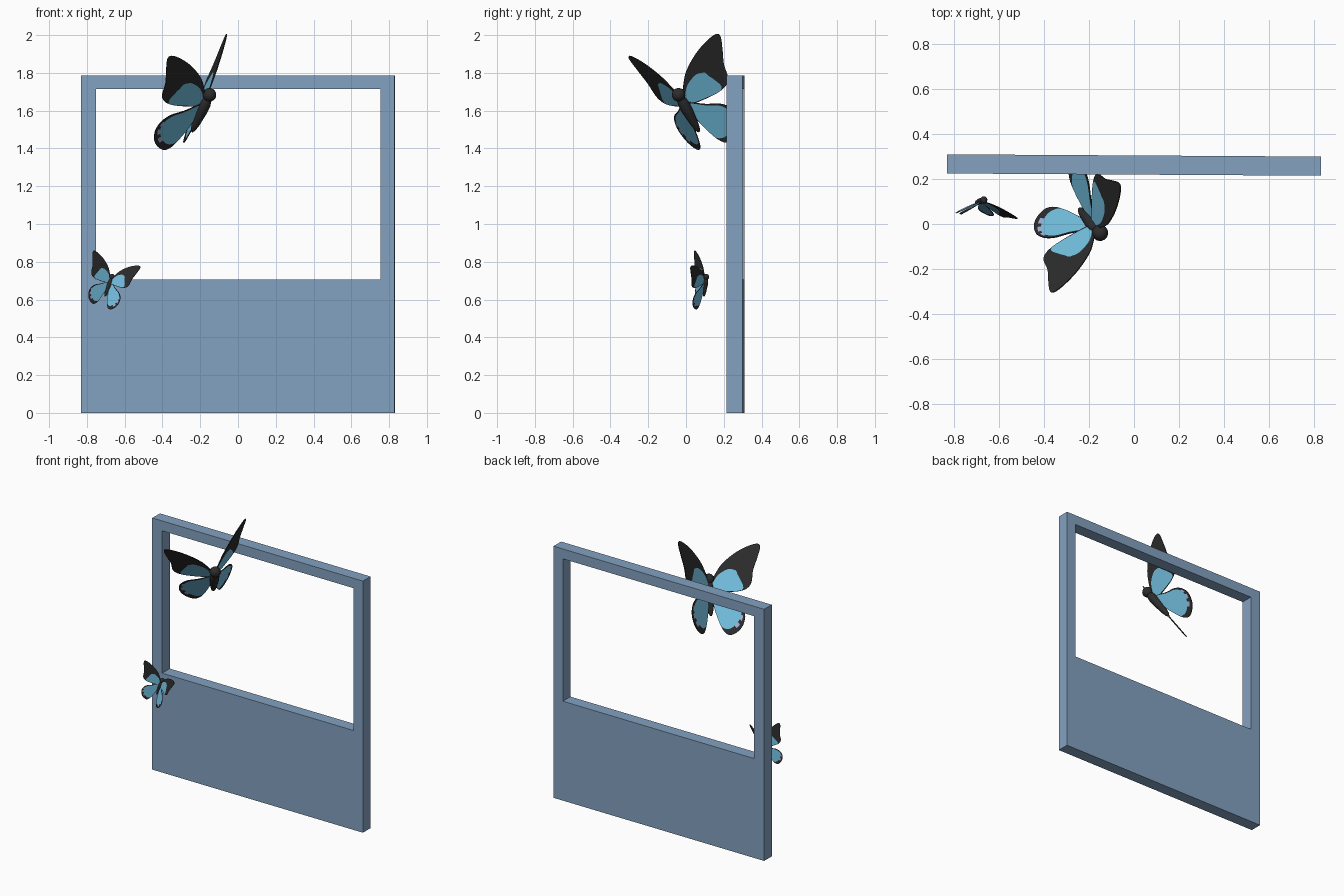
import bpy, bmesh, math
from mathutils import Vector, Matrix

if "Cube" in bpy.data.objects:
    bpy.data.objects.remove(bpy.data.objects["Cube"])


def material(name, rgb):
    m = bpy.data.materials.new(name)
    m.use_nodes = True
    m.diffuse_color = (*rgb, 1)
    bsdf = m.node_tree.nodes["Principled BSDF"]
    bsdf.inputs["Base Color"].default_value = (*rgb, 1)
    bsdf.inputs["Roughness"].default_value = 0.8
    return m


slate = material("slate blue", (0.23, 0.36, 0.53))
black = material("soft black", (0.025, 0.025, 0.025))
blue = material("wing blue", (0.17, 0.52, 0.74))
lilac = material("pale lilac", (0.36, 0.42, 0.68))


def finish(name, bm, mats, matrix, smooth=False):
    bmesh.ops.recalc_face_normals(bm, faces=bm.faces)
    for f in bm.faces:
        f.smooth = smooth
    mesh = bpy.data.meshes.new(name)
    bm.to_mesh(mesh)
    bm.free()
    ob = bpy.data.objects.new(name, mesh)
    for m in mats:
        mesh.materials.append(m)
    bpy.context.collection.objects.link(ob)
    ob.matrix_world = matrix
    return ob


# Window frame: a rectangle with an opening, extruded in depth
def build_frame():
    bm = bmesh.new()
    depth = 0.085

    def ring(x0, x1, z0, z1):
        return [bm.verts.new((x, -depth / 2, z))
                for x, z in ((x0, z0), (x1, z0), (x1, z1), (x0, z1))]

    outer = ring(-0.83, 0.83, 0, 1.785)
    inner = ring(-0.752, 0.756, 0.705, 1.715)
    for i in range(4):
        j = (i + 1) % 4
        bm.faces.new((outer[i], outer[j], inner[j], inner[i]))
    ext = bmesh.ops.extrude_face_region(bm, geom=bm.faces[:])
    moved = [v for v in ext["geom"] if isinstance(v, bmesh.types.BMVert)]
    bmesh.ops.translate(bm, verts=moved, vec=(0, depth, 0))
    turn = Matrix.Translation((0, 0.262, 0)) @ Matrix.Rotation(-0.006, 4, "Z")
    finish("window_frame", bm, [slate], turn)


# Wing profiles in wing plane: outward, forward; outline and blue patch
FORE = ([(0, .02), (.04, .09), (.096, .16), (.196, .228), (.3, .265), (.34, .25),
         (.315, .17), (.285, .095), (.262, 0), (.18, -.035), (0, -.02)],
        [(.01, .015), (.04, .06), (.07, .09), (.125, .114), (.16, .108), (.176, .098),
         (.186, .07), (.196, .05), (.216, -.015), (.17, -.033), (.01, -.015)])
HIND = ([(0, 0), (.1, -.06), (.165, -.095), (.203, -.14), (.217, -.2), (.195, -.265),
         (.15, -.305), (.1, -.312), (.06, -.26), (.02, -.13)],
        [(.01, -.01), (.095, -.065), (.157, -.102), (.188, -.145), (.192, -.19), (.168, -.235),
         (.13, -.268), (.092, -.275), (.055, -.245), (.022, -.125)])
STEPS = 5
DIHEDRAL = math.radians(31)


def smooth_loop(points):
    """Closed Catmull-Rom curve through the points."""
    p = [Vector(q) for q in points]
    n, out = len(p), []
    for i in range(n):
        a, b, c, d = (p[(i + k) % n] for k in (-1, 0, 1, 2))
        for s in range(STEPS):
            t = s / STEPS
            out.append(b + (c - a) * t / 2 + (a - b * 2.5 + c * 2 - d / 2) * t ** 2
                       + ((b - c) * 1.5 + (d - a) / 2) * t ** 3)
    return out


def build_wing(name, profile, side, lift, spotted, matrix):
    bm = bmesh.new()
    edge, patch = (smooth_loop(loop) for loop in profile)
    middle = [e.lerp(q, 0.5) for e, q in zip(edge, patch)]

    def place(q):
        return bm.verts.new((side * (q.x * math.cos(DIHEDRAL) - lift * math.sin(DIHEDRAL)), q.y,
                             q.x * math.sin(DIHEDRAL) + lift * math.cos(DIHEDRAL)))

    loops = [[place(q) for q in loop] for loop in (patch, middle, edge)]
    bm.faces.new(loops[0]).material_index = 1
    n = len(edge)
    for k in range(2):
        for i in range(n):
            j = (i + 1) % n
            f = bm.faces.new((loops[k][i], loops[k][j], loops[k + 1][j], loops[k + 1][i]))
            # pale spots along the outer margin of the hind wings
            on_margin = 3 * STEPS <= i < 6 * STEPS
            if spotted and k == 0 and on_margin and i % STEPS < 3:
                f.material_index = 2
    ob = finish(name, bm, [black, blue, lilac], matrix)
    solid = ob.modifiers.new("thickness", "SOLIDIFY")
    solid.thickness = 0.005
    solid.offset = 0


# Body: a spindle turned about the forward axis
def build_body(name, matrix):
    bm = bmesh.new()
    profile = [(.055, .012), (.03, .024), (0, .03), (-.04, .03), (-.08, .026),
               (-.13, .021), (-.165, .014), (-.182, .005)]
    sides = 16
    rings = [[bm.verts.new((r * math.cos(a), y, r * math.sin(a) - .008))
              for a in (2 * math.pi * i / sides for i in range(sides))] for y, r in profile]
    for a, b in zip(rings, rings[1:]):
        for i in range(sides):
            j = (i + 1) % sides
            bm.faces.new((a[i], a[j], b[j], b[i]))
    bm.faces.new(rings[0])
    bm.faces.new(rings[-1])
    finish(name, bm, [black], matrix, True)


def build_butterfly(prefix, root, side, forward, scale):
    s = Vector(side).normalized()
    f = Vector(forward)
    f = (f - s * f.dot(s)).normalized()
    n = f.cross(s)
    # columns: sideways, forward, up from the back
    matrix = Matrix.Translation(root) @ Matrix((s, f, n)).transposed().to_4x4() @ Matrix.Scale(scale, 4)
    for label, sign in (("left", 1), ("right", -1)):
        build_wing(f"{prefix}_{label}_forewing", FORE, sign, 0, False, matrix)
        build_wing(f"{prefix}_{label}_hindwing", HIND, sign, -0.006, True, matrix)
    build_body(prefix + "_body", matrix)
    bm = bmesh.new()
    bmesh.ops.create_uvsphere(bm, u_segments=20, v_segments=12, radius=0.036,
                              matrix=Matrix.Translation((0, 0.06, -0.008)))
    finish(prefix + "_head", bm, [black], matrix, True)


build_frame()
build_butterfly("large_butterfly", (-.18, -.01, 1.64), (.525, .826, .207), (.38, -.45, .81), 1)
build_butterfly("small_butterfly", (-.677, .1, .695), (-.943, .075, .32), (.31, .11, .94), .455)
